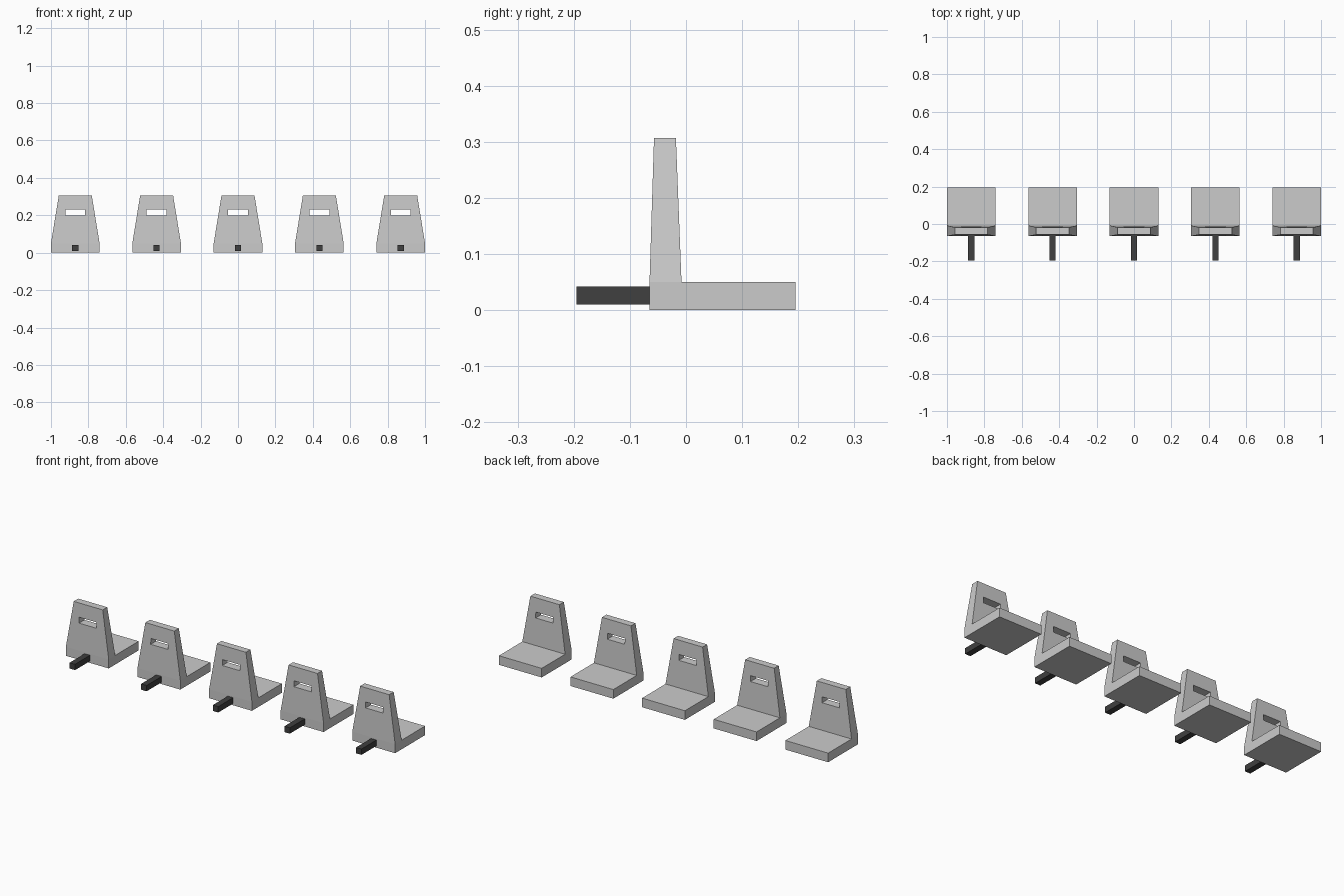
import bpy, bmesh

if "Cube" in bpy.data.objects:
    bpy.data.objects.remove(bpy.data.objects["Cube"])

SEATS, SPACING = 5, 0.435
HALF_W, TOP_W = 0.13, 0.088
Y0, Y1 = -0.065, 0.195
SEAT_Z, TOP_Z = 0.05, 0.307
SLOT_W, SLOT_Z0, SLOT_Z1 = 0.053, 0.198, 0.23


def back_y(z, side):
    """Depth of the leaning backrest faces at height z."""
    t = (z - SEAT_Z) / (TOP_Z - SEAT_Z)
    low, high = ((Y0, -0.057), (-0.008, -0.018))[side]
    return low + (high - low) * t


def seat_mesh():
    bm = bmesh.new()

    def quad(points):
        return [bm.verts.new(p) for p in points]

    # Backrest outline and slot outline, on front and rear faces
    outline = [(-HALF_W, SEAT_Z), (HALF_W, SEAT_Z), (TOP_W, TOP_Z), (-TOP_W, TOP_Z)]
    slot = [(-SLOT_W, SLOT_Z0), (SLOT_W, SLOT_Z0), (SLOT_W, SLOT_Z1), (-SLOT_W, SLOT_Z1)]
    out_f, out_b = [quad([(x, back_y(z, s), z) for x, z in outline]) for s in (0, 1)]
    in_f, in_b = [quad([(x, back_y(z, s), z) for x, z in slot]) for s in (0, 1)]
    for i in range(4):
        j = (i + 1) % 4
        bm.faces.new((out_f[i], out_f[j], in_f[j], in_f[i]))
        bm.faces.new((out_b[j], out_b[i], in_b[i], in_b[j]))
        bm.faces.new((in_f[i], in_f[j], in_b[j], in_b[i]))
        if i:  # bottom stays open, merging into the seat pan
            bm.faces.new((out_f[j], out_f[i], out_b[i], out_b[j]))

    # Seat pan
    fl, fr, br, bl = quad([(-HALF_W, Y0, 0), (HALF_W, Y0, 0), (HALF_W, Y1, 0), (-HALF_W, Y1, 0)])
    tl, tr = quad([(-HALF_W, Y1, SEAT_Z), (HALF_W, Y1, SEAT_Z)])
    bm.faces.new((bl, br, fr, fl))
    bm.faces.new((fl, fr, out_f[1], out_f[0]))
    bm.faces.new((br, bl, tl, tr))
    bm.faces.new((out_b[0], out_b[1], tr, tl))
    bm.faces.new((fr, br, tr, out_b[1], out_f[1]))
    bm.faces.new((bl, fl, out_f[0], out_b[0], tl))
    bmesh.ops.recalc_face_normals(bm, faces=bm.faces)
    me = bpy.data.meshes.new("seat")
    bm.to_mesh(me)
    bm.free()
    return me


def bar_mesh():
    bm = bmesh.new()
    bmesh.ops.create_cube(bm, size=1)
    bmesh.ops.scale(bm, vec=(0.033, 0.13, 0.032), verts=bm.verts)
    bmesh.ops.translate(bm, vec=(0, -0.13, 0.026), verts=bm.verts)
    me = bpy.data.meshes.new("mounting_bar")
    bm.to_mesh(me)
    bm.free()
    mat = bpy.data.materials.new("dark_metal")
    mat.diffuse_color = (0.05, 0.05, 0.05, 1)
    mat.use_nodes = True
    mat.node_tree.nodes["Principled BSDF"].inputs["Base Color"].default_value = mat.diffuse_color
    me.materials.append(mat)
    return me


# Row of seats, each with a mounting bar
parts = {"seat": seat_mesh(), "mounting_bar": bar_mesh()}
for i in range(SEATS):
    for name, me in parts.items():
        ob = bpy.data.objects.new(f"{name}_{i + 1}", me)
        ob.location.x = (i - (SEATS - 1) / 2) * SPACING
        bpy.context.collection.objects.link(ob)
